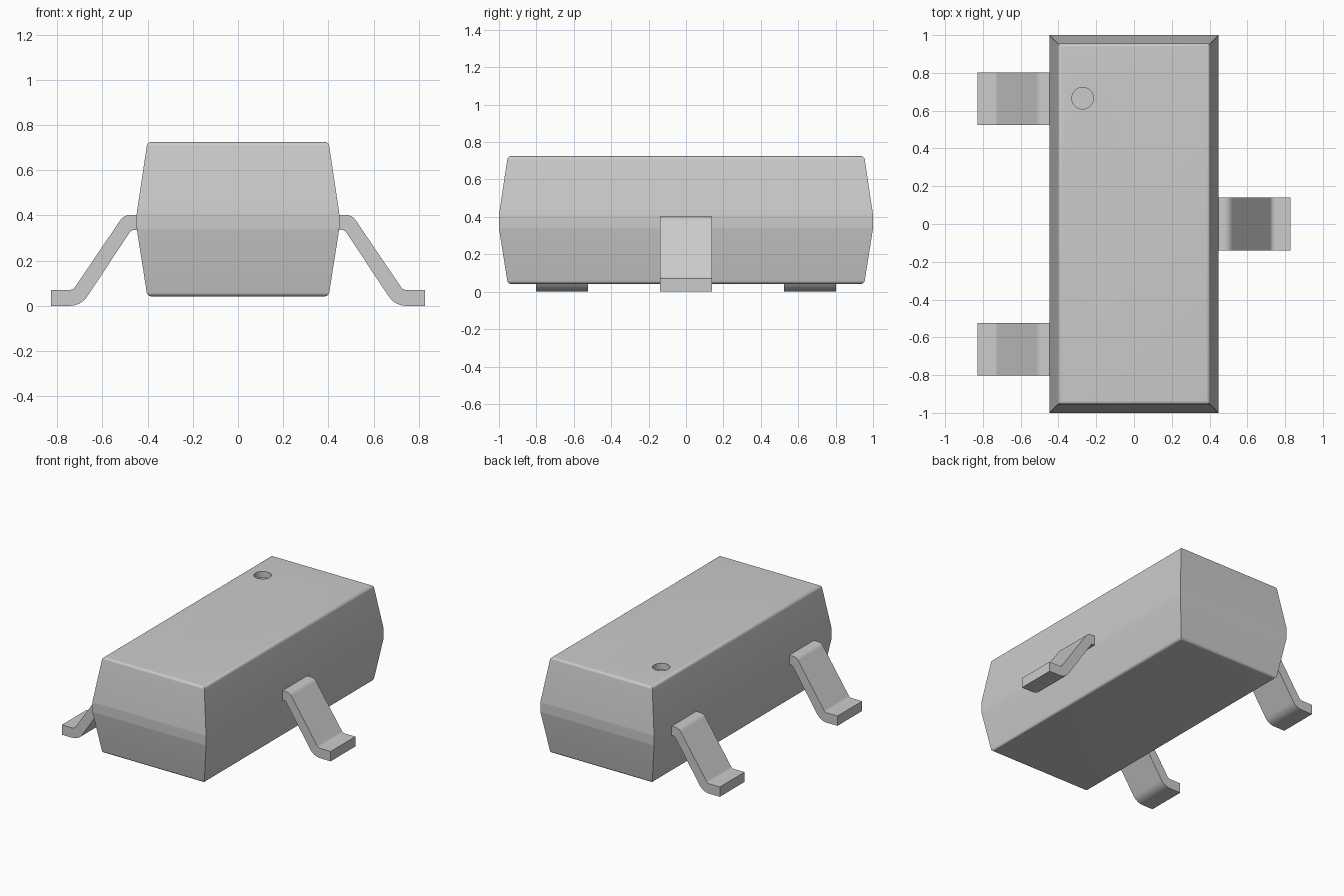
import bpy, bmesh, math
from mathutils import Vector

if "Cube" in bpy.data.objects:
    bpy.data.objects.remove(bpy.data.objects["Cube"], do_unlink=True)

grey = bpy.data.materials.new("plain_grey")
grey.use_nodes = True
grey.diffuse_color = (0.6, 0.6, 0.6, 1)
grey.node_tree.nodes["Principled BSDF"].inputs["Base Color"].default_value = (0.6, 0.6, 0.6, 1)


def fillet(corners, steps=6):
    """Round each (x, z, radius) corner of an open path."""
    pts = [Vector(c[:2]) for c in corners]
    out = []
    for i, p in enumerate(pts):
        r = corners[i][2]
        if r == 0 or i in (0, len(pts) - 1):
            out.append(p)
            continue
        a, b = (pts[i - 1] - p).normalized(), (pts[i + 1] - p).normalized()
        half = a.angle(b) / 2
        centre = p + (a + b).normalized() * (r / math.sin(half))
        start = p + a * (r / math.tan(half)) - centre
        end = p + b * (r / math.tan(half)) - centre
        out += [centre + (start.lerp(end, k / steps)).normalized() * r
                for k in range(steps + 1)]
    return out


def finish(name, bm):
    bmesh.ops.recalc_face_normals(bm, faces=bm.faces)
    mesh = bpy.data.meshes.new(name)
    bm.to_mesh(mesh)
    bm.free()
    mesh.materials.append(grey)
    obj = bpy.data.objects.new(name, mesh)
    bpy.context.collection.objects.link(obj)
    return obj


def smooth(obj):
    bpy.ops.object.select_all(action="DESELECT")
    obj.select_set(True)
    bpy.context.view_layer.objects.active = obj
    bpy.ops.object.shade_smooth_by_angle(angle=math.radians(30))


def loft_rings(bm, rings):
    for lo, hi in zip(rings, rings[1:]):
        for i in range(len(lo)):
            j = (i + 1) % len(lo)
            bm.faces.new((lo[i], lo[j], hi[j], hi[i]))
    bm.faces.new(rings[0])
    bm.faces.new(rings[-1])


# Moulded body: rectangular rings following a rounded side profile
WIDE, LONG, BASE, TOP = 0.448, 1.0, 0.042, 0.725
side = fillet([(0.2, BASE, 0), (0.047, BASE, 0.02), (0, 0.34, 0.05),
               (0, 0.41, 0.05), (0.047, TOP, 0.02), (0.2, TOP, 0)])[1:-1]
bm = bmesh.new()
rings = [[bm.verts.new((sx * (WIDE - inset), sy * (LONG - inset), z))
          for sx, sy in ((-1, -1), (1, -1), (1, 1), (-1, 1))] for inset, z in side]
loft_rings(bm, rings)
body = finish("body", bm)

# Round index dimple cut into the top
bm = bmesh.new()
bmesh.ops.create_cone(bm, cap_ends=True, segments=48, radius1=0.057, radius2=0.057, depth=0.1)
cutter = finish("dimple_cutter", bm)
cutter.location = (-0.272, 0.666, TOP + 0.005)
cutter.hide_render = True
cut = body.modifiers.new("dimple", "BOOLEAN")
cut.operation = "DIFFERENCE"
cut.solver = "EXACT"
cut.object = cutter
bpy.context.view_layer.objects.active = body
bpy.ops.object.modifier_apply(modifier=cut.name)
bpy.data.objects.remove(cutter, do_unlink=True)
smooth(body)


# Bent strip leads: upper and lower outlines with concentric bends
def lead(name, direction, y, width=0.278):
    upper = fillet([(0.4, 0.402, 0), (0.505, 0.402, 0.05), (0.73, 0.07, 0.03), (0.828, 0.07, 0)])
    lower = fillet([(0.4, 0.335, 0), (0.472, 0.335, 0.02), (0.695, 0, 0.09), (0.828, 0, 0)])
    outline = upper + lower[::-1]
    bm = bmesh.new()
    rings = [[bm.verts.new((direction * x, y + s * width / 2, z)) for x, z in outline]
             for s in (-1, 1)]
    loft_rings(bm, rings)
    smooth(finish(name, bm))


lead("left_lead", 1, 0)
lead("right_front_lead", -1, -0.662)
lead("right_back_lead", -1, 0.662)
